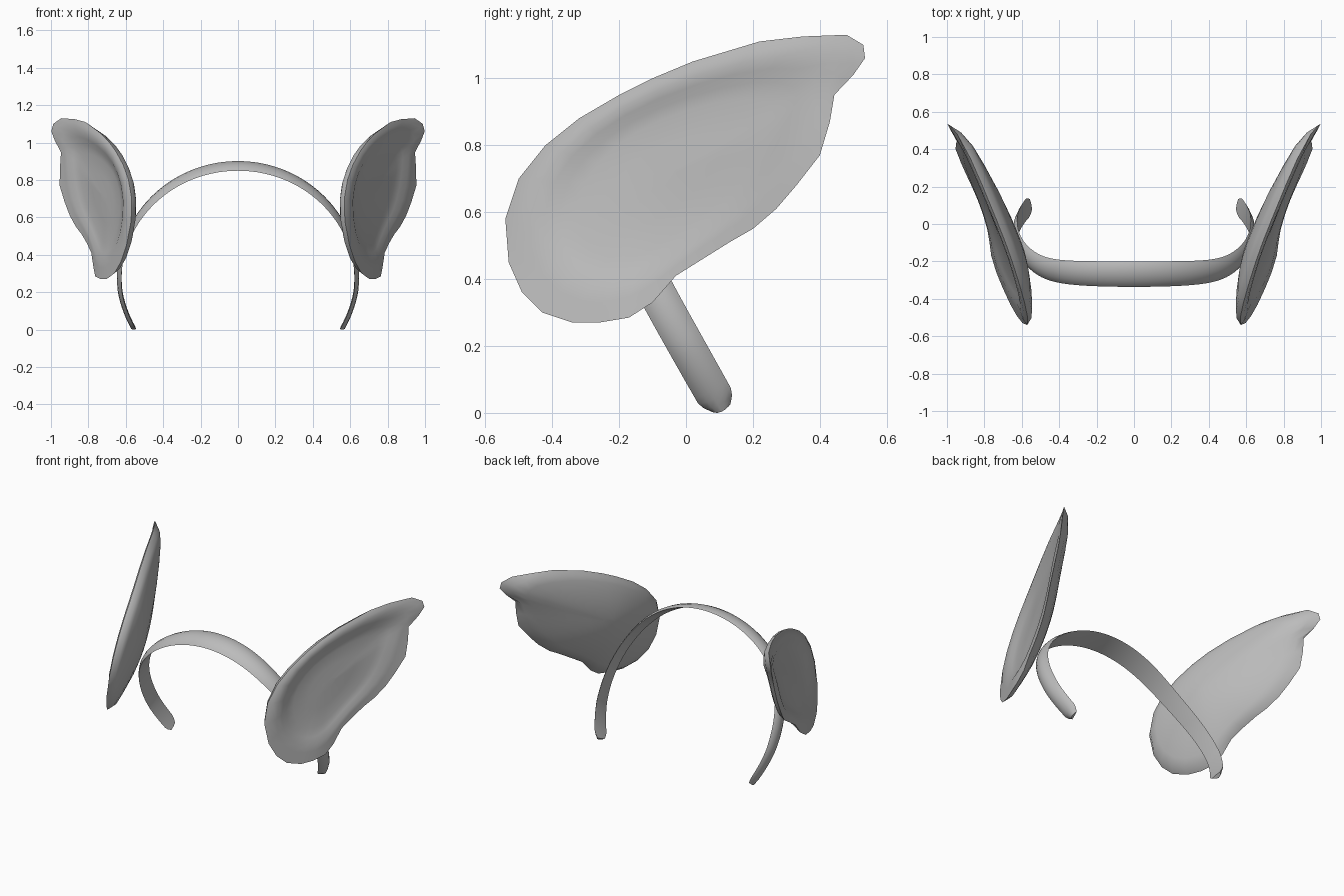
import bpy, bmesh, math
from mathutils import Vector

if "Cube" in bpy.data.objects:
    bpy.data.objects.remove(bpy.data.objects["Cube"], do_unlink=True)

grey = bpy.data.materials.new("plain grey")
colour = (0.5, 0.5, 0.5, 1)
grey.diffuse_color = colour
grey.use_nodes = True
grey.node_tree.nodes["Principled BSDF"].inputs["Base Color"].default_value = colour


def loft(bm, rings):
    """Join closed rings of points with quads; return the vertex rings."""
    rows = [[bm.verts.new(p) for p in ring] for ring in rings]
    for low, high in zip(rows, rows[1:]):
        for i in range(len(low)):
            j = (i + 1) % len(low)
            bm.faces.new((low[i], low[j], high[j], high[i]))
    return rows


def finish(bm, name, angle):
    bmesh.ops.recalc_face_normals(bm, faces=bm.faces)
    mesh = bpy.data.meshes.new(name)
    bm.to_mesh(mesh)
    bm.free()
    mesh.materials.append(grey)
    obj = bpy.data.objects.new(name, mesh)
    bpy.context.collection.objects.link(obj)
    bpy.ops.object.select_all(action="DESELECT")
    obj.select_set(True)
    bpy.context.view_layer.objects.active = obj
    bpy.ops.object.shade_smooth_by_angle(angle=math.radians(angle))
    return obj


# Headband: a tilted arch with a flat inside and a crowned outside
def band_point(angle):
    z = 0.275 + 0.605 * math.sin(angle)
    slope = 0.392 - 0.565 * z
    y = -0.284 + (slope + math.hypot(slope, 0.08)) / 2
    x = 0.632 * math.cos(angle) * (1 - 0.1 * max(0, 0.2 - z))
    return Vector((x, y, z))


def band_ring(angle, end_gap):
    tangent = (band_point(angle + 0.01) - band_point(angle - 0.01)).normalized()
    rise = max(0, math.sin(angle))
    out = Vector((math.cos(angle), -0.34 * rise, math.sin(angle)))
    across = tangent.cross(out).normalized()
    out = across.cross(tangent).normalized()
    taper = 1 - min(end_gap / 0.07, 1)
    half = (0.055 + 0.017 * rise ** 2) * max(0.55, math.sqrt(1 - taper ** 2))
    section = [(-1, -0.008), (-0.8, 0.001), (-0.45, 0.011), (0, 0.015),
               (0.45, 0.011), (0.8, 0.001), (1, -0.008), (0, -0.01)]
    return [band_point(angle) + across * w * half + out * n for w, n in section]


bm = bmesh.new()
steps, start = 120, -0.452
span = math.pi - 2 * start
rings = []
for i in range(steps + 1):
    gap = span * min(i, steps - i) / steps
    rings.append(band_ring(start + span * i / steps, gap))
rows = loft(bm, rings)
bm.faces.new(rows[0])
bm.faces.new(rows[-1])
finish(bm, "headband", 45)

# Ear outline in side profile (y, z), from the front edge under and round the tip
outline = [(-.54, .58), (-.53, .45), (-.49, .36), (-.43, .3), (-.34, .27),
           (-.26, .27), (-.17, .285), (-.1, .33), (-.03, .41), (.05, .46),
           (.13, .51), (.2, .55), (.27, .61), (.33, .68), (.4, .77),
           (.43, .87), (.445, .96), (.5, 1.01), (.535, 1.06), (.53, 1.1),
           (.48, 1.13), (.35, 1.125), (.22, 1.11), (.02, 1.05), (-.1, 1),
           (-.2, .95), (-.32, .88), (-.42, .8), (-.5, .7)]
outline = [Vector(p) for p in outline]
middle = Vector((-0.08, 0.7))
# Ring size and sideways offset: domed back, rim, rolled lip, shallow dish
layers = [(.1, -.13), (.3, -.122), (.5, -.107), (.7, -.083), (.85, -.058),
          (.95, -.036), (1, 0), (.96, .01), (.88, .01), (.8, .001),
          (.71, -.014), (.6, -.023), (.35, -.028), (.1, -.029)]


def ear_ring(size, offset):
    """Shrink the outline, evening it out more towards the middle."""
    points = outline
    for _ in range(round(14 * (1 - size))):
        points = [points[i - 1] / 4 + points[i] / 2 +
                  points[(i + 1) % len(points)] / 4 for i in range(len(points))]
    return [ear_point(middle + (p - middle) * size, offset) for p in points]


def ear_point(point, offset):
    y, z = point
    above = z - (0.74 + 0.5 * y)
    # the lip rolls out along the top edge only
    if offset > 0:
        offset *= min(1, max(0, above / 0.1))
    # the lower edge tucks in, and both ends turn slightly outwards
    along = min(1, max(0, (y + 0.2) / 0.6))
    tuck = 0.12 * min(0, above) * math.sin(math.pi * along)
    curl = 0.3 * max(0, y - 0.44) + 0.05 * max(0, -0.15 - y)
    return (0.893 + 0.46 * y - 0.16 * z + tuck + curl + offset, y, z)


bm = bmesh.new()
rows = loft(bm, [ear_ring(size, offset) for size, offset in layers])
bm.faces.new(rows[0])
bm.faces.new(rows[-1])
ears = finish(bm, "ears", 50)
mirror = ears.modifiers.new("other side", "MIRROR")
mirror.use_axis = (True, False, False)
